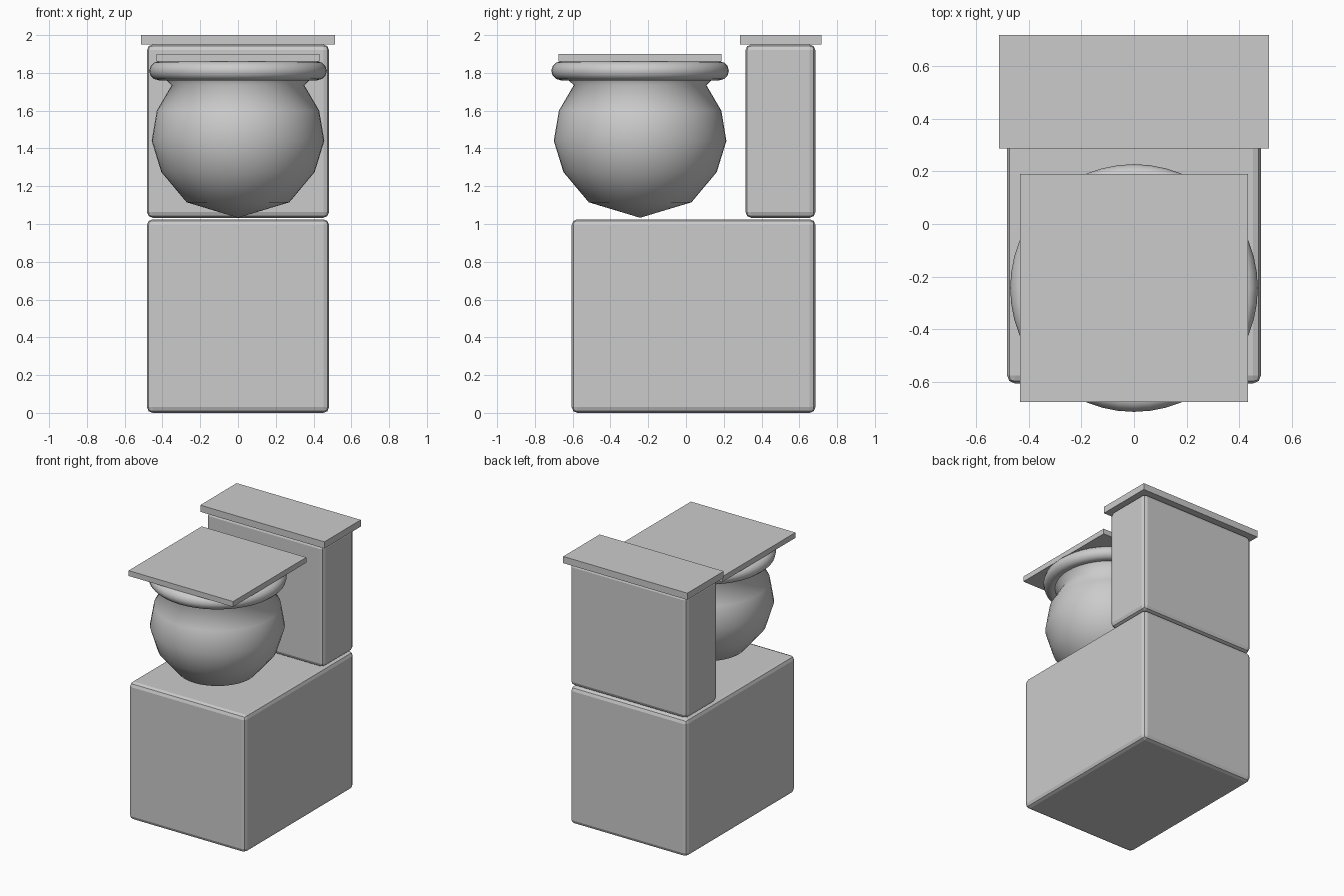
import bpy, bmesh, math

if "Cube" in bpy.data.objects:
    bpy.data.objects.remove(bpy.data.objects["Cube"])


def box(name, lo, hi, bevel=0.0):
    """Axis-aligned box between two corners, optionally with rounded edges."""
    bm = bmesh.new()
    bmesh.ops.create_cube(bm, size=1)
    for v in bm.verts:
        v.co = [(a + b) / 2 + c * (b - a) for a, b, c in zip(lo, hi, v.co)]
    if bevel:
        bmesh.ops.bevel(bm, geom=bm.edges[:], offset=bevel, segments=2,
                        profile=0.5, affect='EDGES')
    me = bpy.data.meshes.new(name)
    bm.to_mesh(me)
    bm.free()
    ob = bpy.data.objects.new(name, me)
    bpy.context.collection.objects.link(ob)
    return ob


def lathe(name, profile, centre, steps=48):
    """Spin an (r, z) profile about the vertical axis."""
    bm = bmesh.new()
    vs = [bm.verts.new((r, 0, z)) for r, z in profile]
    es = [bm.edges.new(p) for p in zip(vs, vs[1:])]
    bmesh.ops.spin(bm, geom=vs + es, cent=(0, 0, 0), axis=(0, 0, 1),
                   angle=2 * math.pi, steps=steps)
    bmesh.ops.remove_doubles(bm, verts=bm.verts[:], dist=1e-4)
    bmesh.ops.recalc_face_normals(bm, faces=bm.faces[:])
    for f in bm.faces:
        f.smooth = True
    me = bpy.data.meshes.new(name)
    bm.to_mesh(me)
    bm.free()
    ob = bpy.data.objects.new(name, me)
    ob.location = centre
    bpy.context.collection.objects.link(ob)
    return ob


CY = -0.243  # bowl axis

# Pedestal and water tank with softened edges
box("pedestal", (-0.482, -0.605, 0.0), (0.482, 0.685, 1.025), 0.03)
box("tank", (-0.482, 0.315, 1.033), (0.482, 0.685, 1.95), 0.03)

# Sharp-edged slabs: tank cover and seat lid
box("tank_cover", (-0.513, 0.287, 1.95), (0.513, 0.717, 2.0))
box("seat_lid", (-0.432, CY - 0.432, 1.86), (0.432, CY + 0.432, 1.9))

# Round bowl, flaring from the neck into the rim
lathe("bowl", [(0, 1.033), (0.272, 1.115), (0.406, 1.275), (0.457, 1.44),
               (0.43, 1.60), (0.351, 1.735), (0.42, 1.80)], (0, CY, 0))

# Ring-shaped rim
bpy.ops.mesh.primitive_torus_add(location=(0, CY, 1.811), major_radius=0.42,
                                 minor_radius=0.05, major_segments=48,
                                 minor_segments=12)
rim = bpy.context.object
rim.name = "rim"
bpy.ops.object.shade_smooth()
